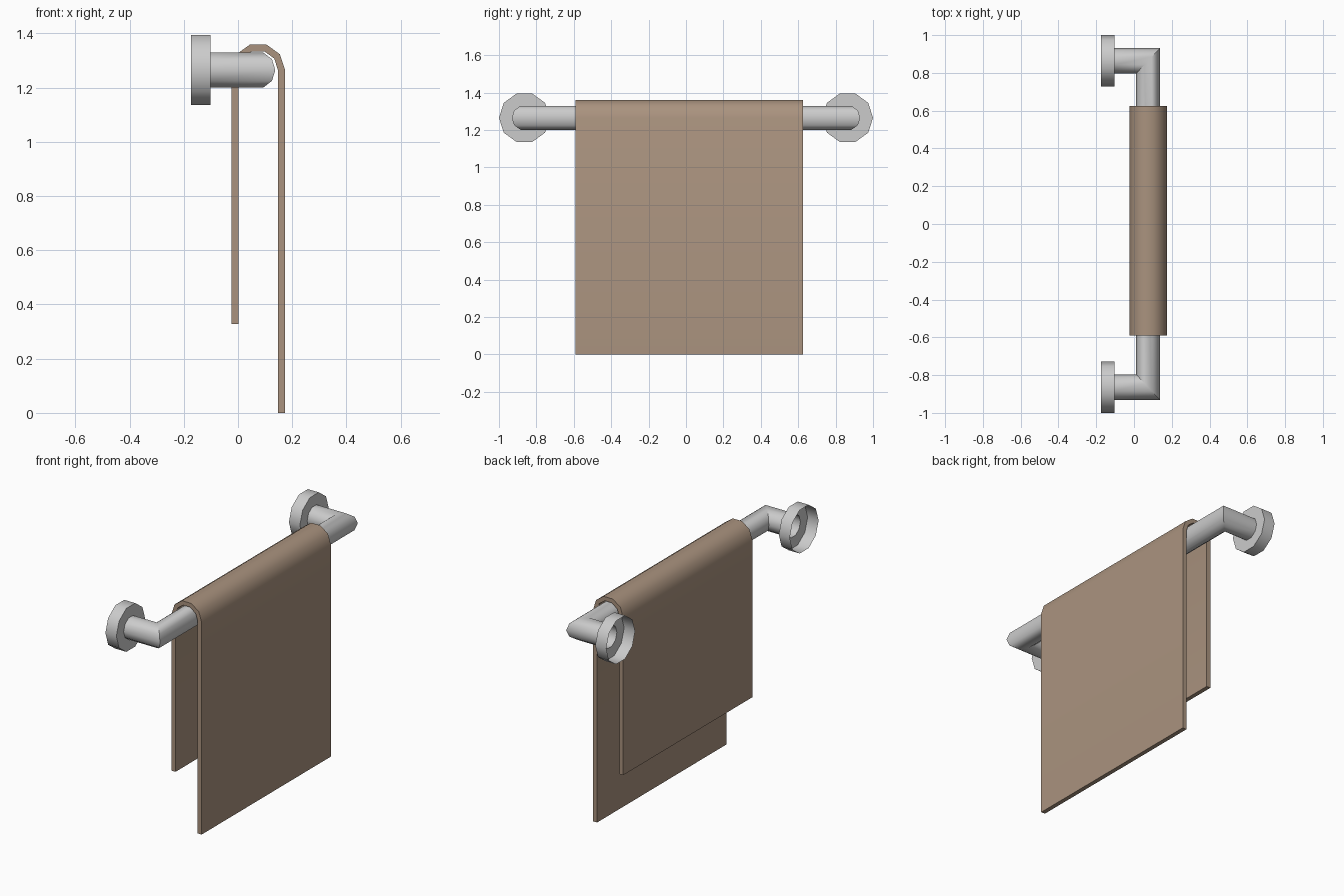
import bpy, bmesh, math

if "Cube" in bpy.data.objects:
    bpy.data.objects.remove(bpy.data.objects["Cube"])

SIDES = 10
RAIL_X, RAIL_Z, ARM_Y = 0.0745, 1.265, 0.864
ANGLES = [2 * math.pi * i / SIDES for i in range(SIDES)]


def finish(name, bm, color=None):
    bmesh.ops.recalc_face_normals(bm, faces=bm.faces)
    mesh = bpy.data.meshes.new(name)
    bm.to_mesh(mesh)
    bm.free()
    obj = bpy.data.objects.new(name, mesh)
    bpy.context.collection.objects.link(obj)
    if color:
        mat = bpy.data.materials.new(name + "_colour")
        mat.diffuse_color = color
        mat.use_nodes = True
        mat.node_tree.nodes["Principled BSDF"].inputs["Base Color"].default_value = mat.diffuse_color
        mesh.materials.append(mat)
    bpy.ops.object.select_all(action='DESELECT')
    obj.select_set(True)
    bpy.context.view_layer.objects.active = obj
    bpy.ops.object.shade_smooth_by_angle(angle=math.radians(40))
    return obj


def ring(side, x, r, rx=0.0):
    """Ten-sided ring around an arm; rx slants it into the corner mitre."""
    return [(x + rx * math.cos(a), side * (ARM_Y + r * math.cos(a)), RAIL_Z + r * math.sin(a))
            for a in ANGLES]


def loft(name, rings):
    bm = bmesh.new()
    loops = [[bm.verts.new(p) for p in pts] for pts in rings]
    for a, b in zip(loops, loops[1:]):
        for i in range(SIDES):
            j = (i + 1) % SIDES
            bm.faces.new((a[i], a[j], b[j], b[i]))
    return finish(name, bm)


# Hollow wall plates, open at the back, with the tube mouth in the middle
for side, label in ((-1, "near"), (1, "far")):
    loft(label + "_wall_plate",
         [ring(side, -0.174, 0.136), ring(side, -0.102, 0.136), ring(side, -0.102, 0.0675)])

# Bent rail: arm, mitred corner, long bar, mitred corner, arm
loft("towel_rail", [ring(-1, -0.102, 0.0675), ring(-1, RAIL_X, 0.0675, 0.063),
                    ring(1, RAIL_X, 0.0675, 0.063), ring(1, -0.102, 0.0675)])


# Towel: folded strip profile pushed along the rail
def fold(r):
    arc = [(RAIL_X + r * math.cos(a), RAIL_Z + r * math.sin(a)) for a in ANGLES[:6]]
    return [(RAIL_X + r, 0.0)] + arc + [(RAIL_X - r, 0.328)]


bm = bmesh.new()
lines = [[bm.verts.new((x, y, z)) for x, z in fold(r)]
         for y, r in ((-0.59, 0.099), (-0.59, 0.073), (0.626, 0.073), (0.626, 0.099))]
for k in range(4):
    a, b = lines[k], lines[(k + 1) % 4]
    for i in range(len(a) - 1):
        bm.faces.new((a[i], a[i + 1], b[i + 1], b[i]))
for i in (0, -1):
    bm.faces.new([line[i] for line in lines])
finish("towel", bm, (0.40, 0.29, 0.21, 1))
